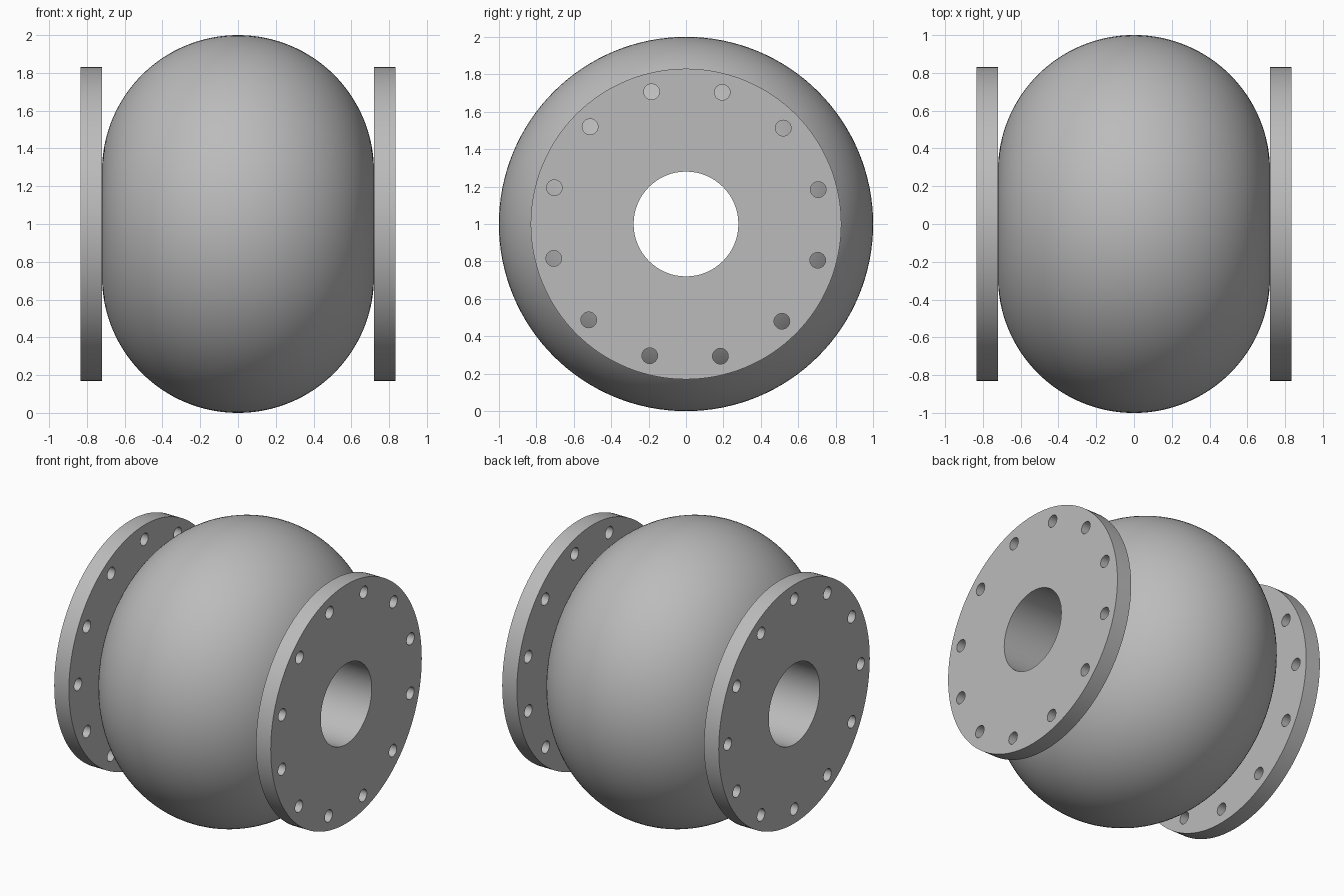
import bpy
import bmesh
from math import cos, sin, pi, radians
from mathutils import Matrix, Vector

if "Cube" in bpy.data.objects:
    bpy.data.objects.remove(bpy.data.objects["Cube"], do_unlink=True)

HALF_WIDTH = 0.72      # half width of the round body
BORE = 0.28            # radius of the passage through all parts
FLANGE_RADIUS = 0.83
FLANGE_DEPTH = 0.113
BOLT_CIRCLE = 0.73
BOLT_HOLE = 0.042
CENTRE = Vector((0, 0, 1))

grey = bpy.data.materials.new("plain grey")
grey.use_nodes = True
grey.diffuse_color = (0.5, 0.5, 0.5, 1)
grey.node_tree.nodes["Principled BSDF"].inputs["Base Color"].default_value = (0.5, 0.5, 0.5, 1)


def finish(obj, bm):
    """Clean the mesh, write it to the object and smooth its round faces."""
    bmesh.ops.remove_doubles(bm, verts=bm.verts, dist=0.0002)
    bmesh.ops.recalc_face_normals(bm, faces=bm.faces)
    bm.to_mesh(obj.data)
    bm.free()
    obj.data.materials.clear()
    obj.data.materials.append(grey)
    bpy.ops.object.select_all(action="DESELECT")
    obj.select_set(True)
    bpy.context.view_layer.objects.active = obj
    bpy.ops.object.shade_smooth_by_angle(angle=radians(30))


def make_body():
    """Half-round section turned about the x axis, leaving the bore open."""
    mesh = bpy.data.meshes.new("round_body")
    obj = bpy.data.objects.new("round_body", mesh)
    bpy.context.collection.objects.link(obj)
    bm = bmesh.new()
    steps = 64
    section = []
    for i in range(steps + 1):
        a = pi * i / steps
        section.append(bm.verts.new((HALF_WIDTH * cos(a), 0, 1 + BORE + HALF_WIDTH * sin(a))))
    edges = [bm.edges.new((v, section[(i + 1) % len(section)])) for i, v in enumerate(section)]
    bmesh.ops.spin(bm, geom=section + edges, cent=CENTRE, axis=(1, 0, 0),
                   angle=2 * pi, steps=128, use_merge=True)
    finish(obj, bm)


def add_circle(curve, centre, radius, sides):
    spline = curve.splines.new("POLY")
    spline.points.add(sides - 1)
    for i, point in enumerate(spline.points):
        a = 2 * pi * i / sides
        point.co = (centre[0] + radius * cos(a), centre[1] + radius * sin(a), 0, 1)
    spline.use_cyclic_u = True


def make_flange(name, side, first_hole):
    """Drilled disc: filled outline with bore and twelve bolt holes, extruded."""
    curve = bpy.data.curves.new(name, "CURVE")
    curve.dimensions = "2D"
    curve.fill_mode = "BOTH"
    curve.extrude = FLANGE_DEPTH / 2
    add_circle(curve, (0, 0), FLANGE_RADIUS, 128)
    add_circle(curve, (0, 0), BORE, 64)
    for k in range(12):
        a = radians(first_hole + 30 * k)
        add_circle(curve, (BOLT_CIRCLE * cos(a), BOLT_CIRCLE * sin(a)), BOLT_HOLE, 32)
    obj = bpy.data.objects.new(name, curve)
    bpy.context.collection.objects.link(obj)
    bpy.ops.object.select_all(action="DESELECT")
    obj.select_set(True)
    bpy.context.view_layer.objects.active = obj
    bpy.ops.object.convert(target="MESH")
    obj = bpy.context.view_layer.objects.active

    # stand the disc up: its plane becomes y-z, its axis x
    bm = bmesh.new()
    bm.from_mesh(obj.data)
    upright = Matrix(((0, 0, 1), (1, 0, 0), (0, 1, 0))).to_4x4()
    place = Matrix.Translation(CENTRE + Vector((side * (HALF_WIDTH + FLANGE_DEPTH / 2), 0, 0)))
    bmesh.ops.transform(bm, matrix=place @ upright, verts=bm.verts)
    finish(obj, bm)


make_body()
make_flange("left_flange", 1, 14.6)
make_flange("right_flange", -1, 0)
